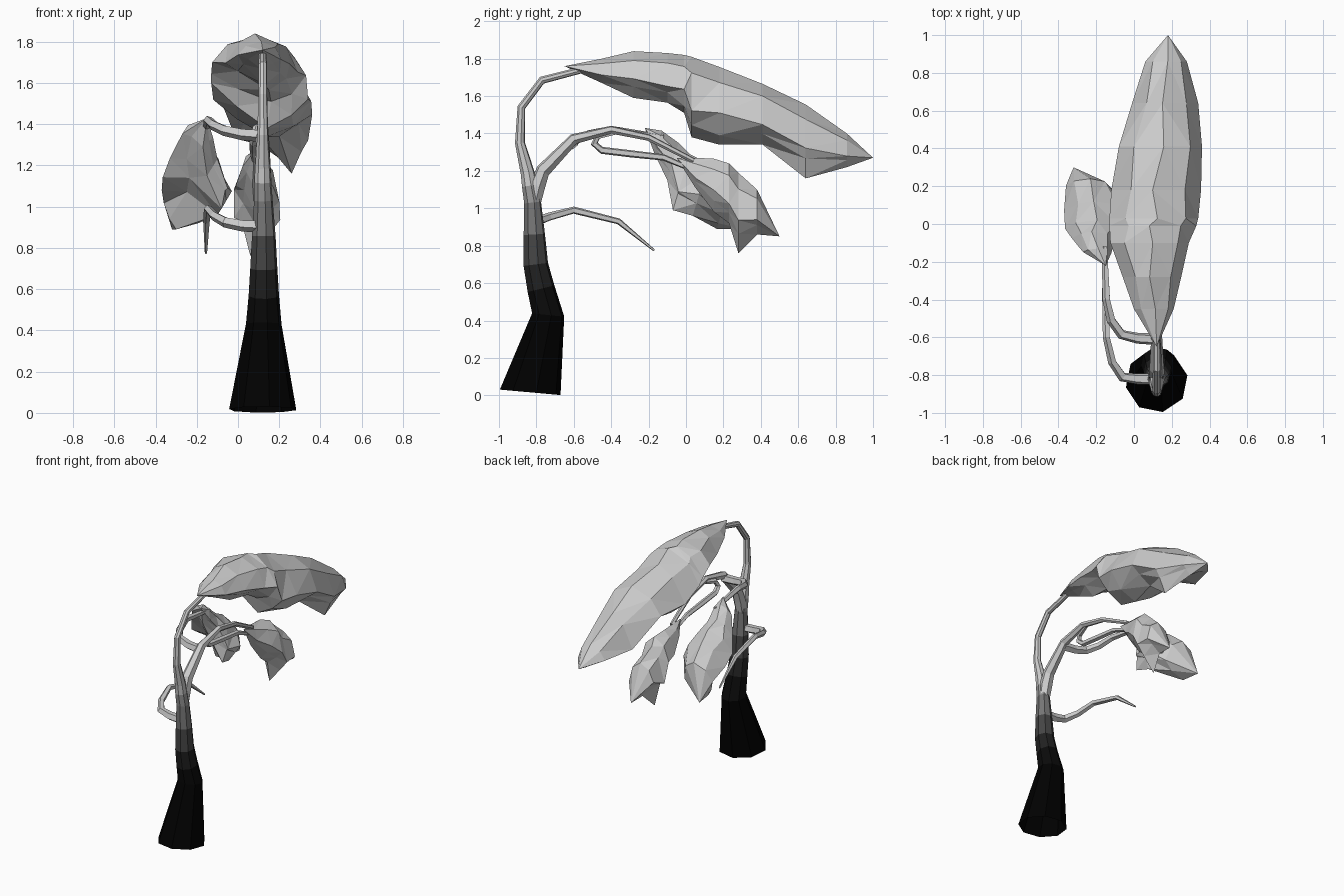
import bpy, bmesh, math
from mathutils import Vector


def finish(name, bm):
    bmesh.ops.recalc_face_normals(bm, faces=bm.faces[:])
    me = bpy.data.meshes.new(name)
    bm.to_mesh(me)
    bm.free()
    ob = bpy.data.objects.new(name, me)
    bpy.context.collection.objects.link(ob)
    return ob


def skin(bm, rings):
    for a, b in zip(rings, rings[1:]):
        n = len(a)
        for i in range(n):
            j = (i + 1) % n
            bm.faces.new((a[i], a[j], b[j], b[i]))


def tube(name, pts, sides, start=None):
    """Tapered limb through points (x, y, z, radius); open where it starts."""
    bm = bmesh.new()
    P = [Vector(p[:3]) for p in pts]
    rings, u = [], Vector((1, 0, 0))
    for k, p in enumerate(pts):
        t = (P[min(k + 1, len(P) - 1)] - P[max(k - 1, 0)]).normalized()
        if k == 0 and start:
            t = Vector(start).normalized()
        u = u - t * u.dot(t)
        if u.length < 0.1:
            u = t.cross(Vector((0, 0, 1)))
        u.normalize()
        v = t.cross(u)
        ring = []
        for i in range(sides):
            a = 2 * math.pi * (i + 0.25) / sides
            ring.append(bm.verts.new(P[k] + p[3] * (u * math.cos(a) + v * math.sin(a))))
        rings.append(ring)
    skin(bm, rings)
    bm.faces.new(rings[-1])
    return finish(name, bm)


def foliage(name, start, stations, tip, lean=0.0):
    """Faceted leaf clump; stations are
    (y, x_left, x_right, z_top, z_bottom, x_bottom, hollow of the underside)."""
    bm = bmesh.new()
    rings = []
    for k, (y, xl, xr, zt, zb, xb, f) in enumerate(stations):
        w, h = xr - xl, zt - zb
        s = 0.04 * (-1) ** k
        prof = [(xl, zb + h * (0.47 + s)), (xl + w * (0.2 - s / 2), zb + h * 0.84),
                (xl + w * (0.5 + s), zt), (xl + w * (0.84 + s / 2), zb + h * 0.8),
                (xr, zb + h * (0.37 - s)), (xb + (xr - xb) * 0.6, zb + h * f * 0.6),
                (xb, zb), (xl + (xb - xl) * 0.45, zb + h * f)]
        rings.append([bm.verts.new((x, y + lean * (z - zt), z)) for x, z in prof])
    skin(bm, rings)
    for end, ring in ((start, rings[0]), (tip, rings[-1])):
        c = bm.verts.new(end)
        for i in range(8):
            bm.faces.new((c, ring[i], ring[(i + 1) % 8]))
    bmesh.ops.triangulate(bm, faces=bm.faces[:])
    return finish(name, bm)


# Trunk and leading stem, flared at the foot
trunk = tube("trunk", [
    (.12, -.833, .016, .166), (.125, -.737, .43, .088), (.125, -.775, .57, .075),
    (.125, -.803, .70, .067), (.125, -.811, .86, .058), (.123, -.82, 1.03, .046),
    (.12, -.836, 1.12, .042), (.12, -.847, 1.19, .038), (.12, -.888, 1.35, .027),
    (.12, -.88, 1.54, .022), (.12, -.77, 1.685, .021), (.12, -.52, 1.75, .018)],
    8, start=(0, .09, 1))

# Trunk darkens toward the ground
shades = [(0.46, .0), (0.6, .003), (0.72, .015), (0.88, .06), (1.04, .18), (1.13, .32)]
trunk.data.materials.append(None)
for i, (z, g) in enumerate(shades):
    m = bpy.data.materials.new("bark_shade_%d" % i)
    m.diffuse_color = (g, g, g, 1)
    trunk.data.materials.append(m)
for f in trunk.data.polygons:
    for i, (z, g) in enumerate(shades):
        if f.center.z < z - 0.04:
            f.material_index = i + 1
            break

# Boughs and twigs
tube("main_bough", [
    (.12, -.815, 1.03, .04), (.12, -.795, 1.12, .044), (.12, -.765, 1.2, .04),
    (.12, -.6, 1.37, .03), (.12, -.4, 1.42, .022), (.11, -.2, 1.378, .018),
    (.09, .04, 1.255, .014)], 6)
tube("hooked_twig", [
    (.11, -.38, 1.405, .014), (.09, -.47, 1.385, .018), (.08, -.49, 1.345, .02),
    (.075, -.45, 1.31, .02), (.075, -.3, 1.292, .02), (.075, -.12, 1.272, .018),
    (.08, .05, 1.2, .012)], 5)
tube("left_bough", [
    (.12, -.61, 1.345, .032), (.02, -.605, 1.352, .03), (-.065, -.585, 1.37, .027),
    (-.12, -.51, 1.395, .025), (-.145, -.4, 1.42, .022), (-.155, -.12, 1.38, .015)], 5)
tube("bare_low_bough", [
    (.12, -.82, .905, .032), (.02, -.82, .91, .03), (-.06, -.81, .925, .027),
    (-.115, -.73, .955, .023), (-.145, -.6, .99, .02), (-.152, -.36, .93, .017),
    (-.155, -.17, .775, .006)], 5)

# Leaf clumps
foliage("main_canopy", (.12, -.65, 1.76), [
    (-.45, .0, .21, 1.80, 1.67, .11, .35), (-.28, -.06, .25, 1.84, 1.59, .13, .4),
    (-.1, -.125, .29, 1.83, 1.565, .15, .35), (-.01, -.13, .33, 1.82, 1.51, .16, .2),
    (.03, -.13, .34, 1.81, 1.38, .14, .25), (.18, -.12, .355, 1.755, 1.34, .14, .2),
    (.41, -.08, .36, 1.665, 1.34, .2, .3), (.64, -.01, .34, 1.555, 1.16, .26, .45),
    (.86, .06, .28, 1.40, 1.22, .22, .35)], (.18, 1.0, 1.27))
foliage("left_clump", (-.15, -.22, 1.43), [
    (-.13, -.27, -.12, 1.415, 1.29, -.17, .4), (-.04, -.33, -.1, 1.35, 1.15, -.15, .4),
    (.02, -.365, -.05, 1.29, .99, -.08, .5), (.12, -.37, -.03, 1.24, .96, -.1, .4),
    (.24, -.36, -.12, 1.14, .89, -.3, .2)], (-.32, .3, .89), lean=.3)
foliage("centre_clump", (.08, -.05, 1.27), [
    (.05, .02, .12, 1.27, 1.11, .07, .35), (.15, -.01, .17, 1.265, .98, .08, .35),
    (.23, -.02, .2, 1.24, .92, .08, .3), (.28, -.02, .205, 1.19, .76, .06, .4),
    (.38, .0, .2, 1.10, .86, .09, .35)], (.1, .5, .85))
